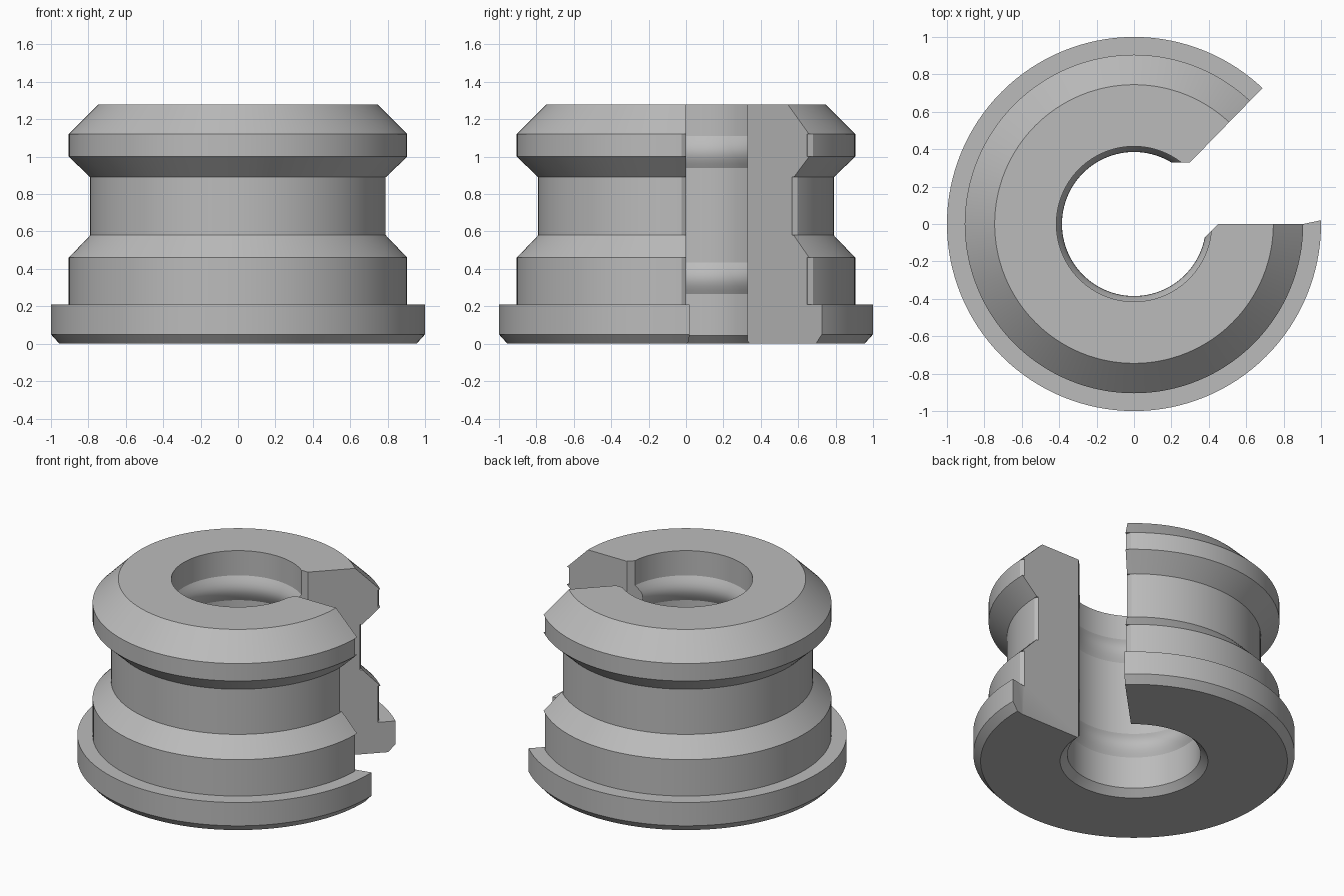
import bpy, bmesh, math
from mathutils import Matrix

if "Cube" in bpy.data.objects:
    bpy.data.objects.remove(bpy.data.objects["Cube"], do_unlink=True)

SEGMENTS = 128
grey = bpy.data.materials.new("light grey")
grey.use_nodes = True
grey.diffuse_color = (0.5, 0.5, 0.5, 1)
grey.node_tree.nodes["Principled BSDF"].inputs["Base Color"].default_value = (0.5, 0.5, 0.5, 1)


def make_object(name, bm):
    bmesh.ops.recalc_face_normals(bm, faces=bm.faces)
    mesh = bpy.data.meshes.new(name)
    bm.to_mesh(mesh)
    bm.free()
    mesh.materials.append(grey)
    obj = bpy.data.objects.new(name, mesh)
    bpy.context.collection.objects.link(obj)
    return obj


def lathe(name, profile):
    """Revolve a closed (radius, height) outline about z."""
    bm = bmesh.new()
    verts = [bm.verts.new((r, 0, z)) for r, z in profile]
    edges = [bm.edges.new((a, b)) for a, b in zip(verts, verts[1:] + verts[:1])]
    bmesh.ops.spin(bm, geom=verts + edges, cent=(0, 0, 0), axis=(0, 0, 1),
                   angle=math.tau, steps=SEGMENTS, use_duplicate=False)
    bmesh.ops.remove_doubles(bm, verts=bm.verts, dist=0.0005)
    return make_object(name, bm)


def cut_prism(target, outline, low, high, turn=0):
    """Subtract an upright prism with the given plan outline."""
    bm = bmesh.new()
    face = bm.faces.new([bm.verts.new((x, y, low)) for x, y in outline])
    up = bmesh.ops.extrude_face_region(bm, geom=[face])["geom"]
    bmesh.ops.translate(bm, vec=(0, 0, high - low),
                        verts=[g for g in up if isinstance(g, bmesh.types.BMVert)])
    bmesh.ops.transform(bm, matrix=Matrix.Rotation(turn, 4, "Z"), verts=bm.verts)
    cutter = make_object("cutter", bm)
    cutter.hide_render = True
    mod = target.modifiers.new("cut", "BOOLEAN")
    mod.operation, mod.solver, mod.object = "DIFFERENCE", "EXACT", cutter
    bpy.context.view_layer.objects.active = target
    bpy.ops.object.modifier_apply(modifier=mod.name)
    bpy.data.objects.remove(cutter, do_unlink=True)


def bore_ridge(z, bore=0.415, height=0.03, half=0.085, steps=8):
    """Rounded ridge standing inward from the bore."""
    return [(bore - height * math.cos(math.pi / 2 * t) , z + half * t)
            for t in (1 - 2 * i / steps for i in range(steps + 1))]


# Grooved collar with flange, chamfers and two ridges in the bore
outer = [(0.46, 0), (0.955, 0), (1, 0.05), (1, 0.21), (0.905, 0.21), (0.905, 0.46),
         (0.79, 0.58), (0.79, 0.89), (0.905, 1.0), (0.905, 1.12), (0.745, 1.28)]
inner = [(0.415, 1.28)] + bore_ridge(1.025) + bore_ridge(0.35) + [(0.415, 0.045)]
collar = lathe("slotted_collar", outer + inner)

# Wedge-shaped slot through the side
cut_prism(collar, [(0, -0.45 + 0.04), (0.45, 0), (0.905, 0), (1, 0.02), (1.3, 0.08),
                   (1.3, 1.355), (0.3, 0.33), (0, 0.33)][1:] + [(0.2, 0), (0.36, -0.09)],
          -0.2, 1.5)

# Small bevels where the slot walls meet the outer surface
for radius, low, high in ((0.905, 0.21, 0.46), (0.79, 0.58, 0.89), (0.905, 1.0, 1.12)):
    wedge = [(radius - 0.015, 0.02), (radius - 0.015, 0),
             (radius + 0.015, -0.05), (radius + 0.05, -0.05), (radius + 0.05, 0.02)]
    cut_prism(collar, wedge, low, high)
    cut_prism(collar, [(x, -y) for x, y in wedge], low, high, math.radians(47.2))

bpy.ops.object.select_all(action="DESELECT")
collar.select_set(True)
bpy.context.view_layer.objects.active = collar
bpy.ops.object.shade_smooth_by_angle(angle=math.radians(25))
